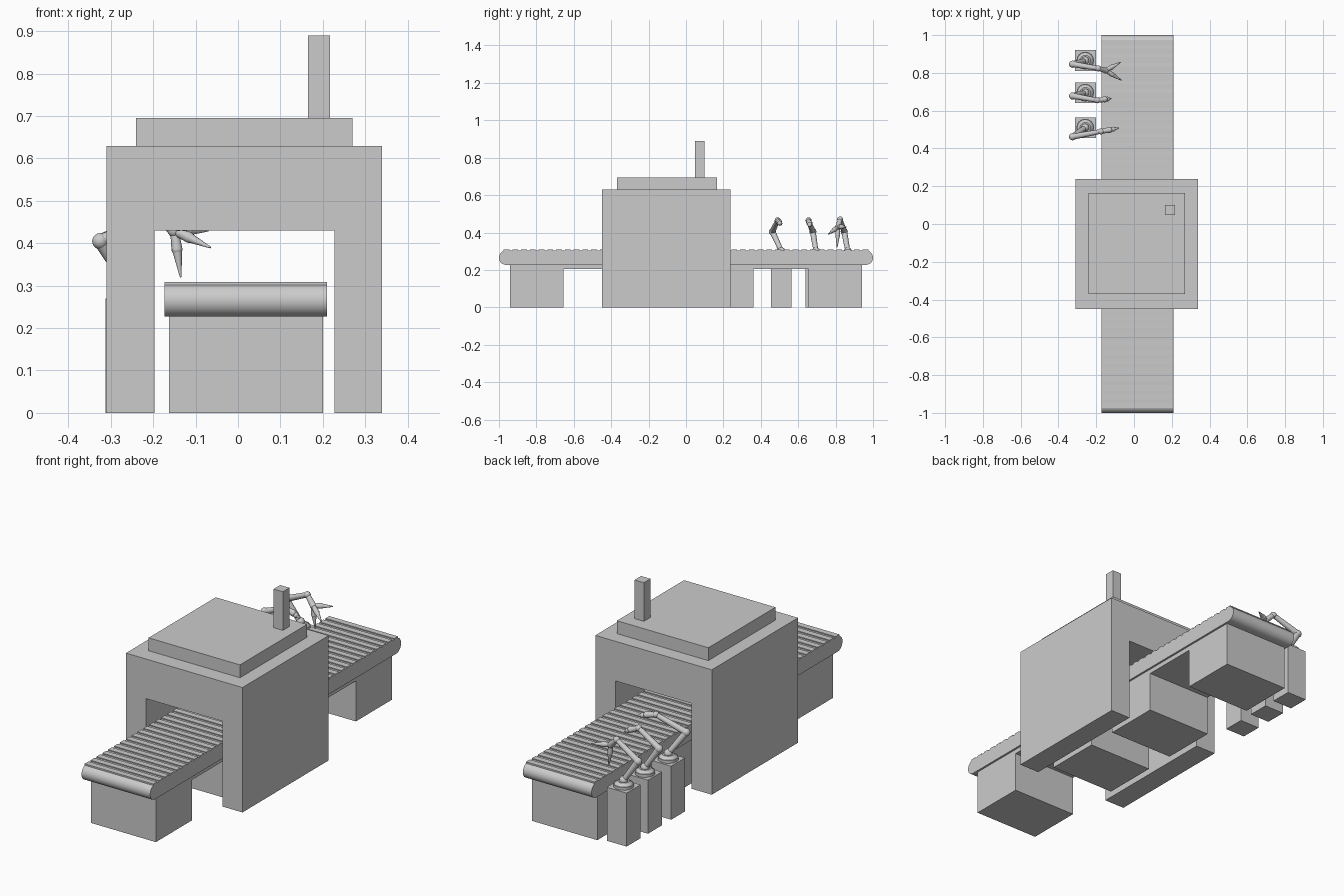
import bpy, bmesh, math
from mathutils import Vector

if "Cube" in bpy.data.objects:
    bpy.data.objects.remove(bpy.data.objects["Cube"])


def finish(name, bm, smooth=False):
    bmesh.ops.recalc_face_normals(bm, faces=bm.faces)
    me = bpy.data.meshes.new(name)
    bm.to_mesh(me)
    bm.free()
    ob = bpy.data.objects.new(name, me)
    bpy.context.collection.objects.link(ob)
    if smooth:
        bpy.ops.object.select_all(action='DESELECT')
        ob.select_set(True)
        bpy.context.view_layer.objects.active = ob
        bpy.ops.object.shade_smooth_by_angle(angle=math.radians(35))
    return ob


def add_box(bm, x0, x1, y0, y1, z0, z1):
    vs = bmesh.ops.create_cube(bm, size=1)["verts"]
    for v in vs:
        v.co = Vector(((x0 + x1) / 2 + v.co.x * (x1 - x0),
                       (y0 + y1) / 2 + v.co.y * (y1 - y0),
                       (z0 + z1) / 2 + v.co.z * (z1 - z0)))


def box(name, *dims):
    bm = bmesh.new()
    add_box(bm, *dims)
    return finish(name, bm)


def extrude(name, points, step, smooth=False):
    bm = bmesh.new()
    face = bm.faces.new([bm.verts.new(p) for p in points])
    ext = bmesh.ops.extrude_face_region(bm, geom=[face], use_keep_orig=True)
    verts = [g for g in ext["geom"] if isinstance(g, bmesh.types.BMVert)]
    bmesh.ops.translate(bm, vec=step, verts=verts)
    return finish(name, bm, smooth)


def add_link(bm, a, b, r0, r1):
    a, b = Vector(a), Vector(b)
    d = b - a
    vs = bmesh.ops.create_cone(bm, cap_ends=True, segments=16, radius1=r0,
                               radius2=r1, depth=d.length)["verts"]
    rot = d.to_track_quat('Z', 'Y')
    for v in vs:
        v.co = rot @ v.co + (a + b) / 2


def add_ball(bm, p, r):
    vs = bmesh.ops.create_uvsphere(bm, u_segments=16, v_segments=10, radius=r)["verts"]
    bmesh.ops.translate(bm, vec=p, verts=vs)


# Tunnel housing: an arch profile swept along y
arch = [(-.31, 0), (-.197, 0), (-.197, .43), (.228, .43),
        (.228, 0), (.34, 0), (.34, .63), (-.31, .63)]
extrude("tunnel_housing", [(x, -.45, z) for x, z in arch], (0, .687, 0))
box("roof_slab", -.24, .27, -.37, .165, .63, .695)
box("chimney", .165, .217, .048, .1, .695, .89)

# Conveyor belt: rounded loop profile swept along x
R, ZC, END = .0385, .2655, .9615
loop = []
for side in (1, -1):
    for i in range(17):
        a = side * math.pi / 2 - math.pi * i / 16
        loop.append((-.173, side * END + R * math.cos(a), ZC + R * math.sin(a)))
extrude("conveyor_belt", loop, (.383, 0, 0), True)

# Raised slats across the top of the belt
bm = bmesh.new()
N = 42
for i in range(N):
    y = -.96 + 1.92 * i / (N - 1)
    add_box(bm, -.173, .21, y - .015, y + .015, ZC + R - .004, ZC + R + .005)
finish("belt_slats", bm)

# Belt frame and supports
box("belt_frame", -.163, .2, -.94, .94, .204, .232)
for i, y in enumerate((-.797, -.225, .217, .797)):
    box(f"belt_support_{i + 1}", -.163, .2, y - .143, y + .143, 0, .23)

# Robot arms: stand centre y, elbow, wrist, palm, fingertips
arms = [
    (.51, (-.325, .462, .405), (-.175, .49, .465), (-.13, .498, .455),
     [(-.08, .508, .44)]),
    (.695, (-.325, .678, .405), (-.195, .655, .465), (-.155, .66, .45),
     [(-.12, .664, .43)]),
    (.865, (-.325, .846, .405), (-.19, .824, .47), (-.15, .813, .43),
     [(-.07, .857, .43), (-.065, .76, .39), (-.135, .808, .32)]),
]
for i, (y, elbow, wrist, palm, tips) in enumerate(arms):
    n = i + 1
    box(f"arm_stand_{n}", -.313, -.202, y - .055, y + .055, 0, .27)
    # Turntable with a domed collar
    bm = bmesh.new()
    add_link(bm, (-.258, y, .27), (-.258, y, .284), .047, .047)
    add_link(bm, (-.258, y, .284), (-.258, y, .297), .043, .028)
    add_ball(bm, (-.258, y, .3), .021)
    finish(f"arm_turntable_{n}", bm, True)
    # Jointed links
    bm = bmesh.new()
    add_link(bm, (-.258, y, .3), elbow, .013, .016)
    add_ball(bm, elbow, .019)
    add_link(bm, elbow, wrist, .016, .012)
    add_ball(bm, wrist, .016)
    add_link(bm, wrist, palm, .012, .015)
    add_ball(bm, palm, .016)
    finish(f"arm_links_{n}", bm, True)
    # Tapered fingers with a knuckle
    bm = bmesh.new()
    for t in tips:
        knuckle = Vector(palm).lerp(Vector(t), .4)
        add_link(bm, palm, knuckle, .01, .013)
        add_ball(bm, knuckle, .013)
        add_link(bm, knuckle, t, .012, .002)
    finish(f"arm_fingers_{n}", bm, True)
